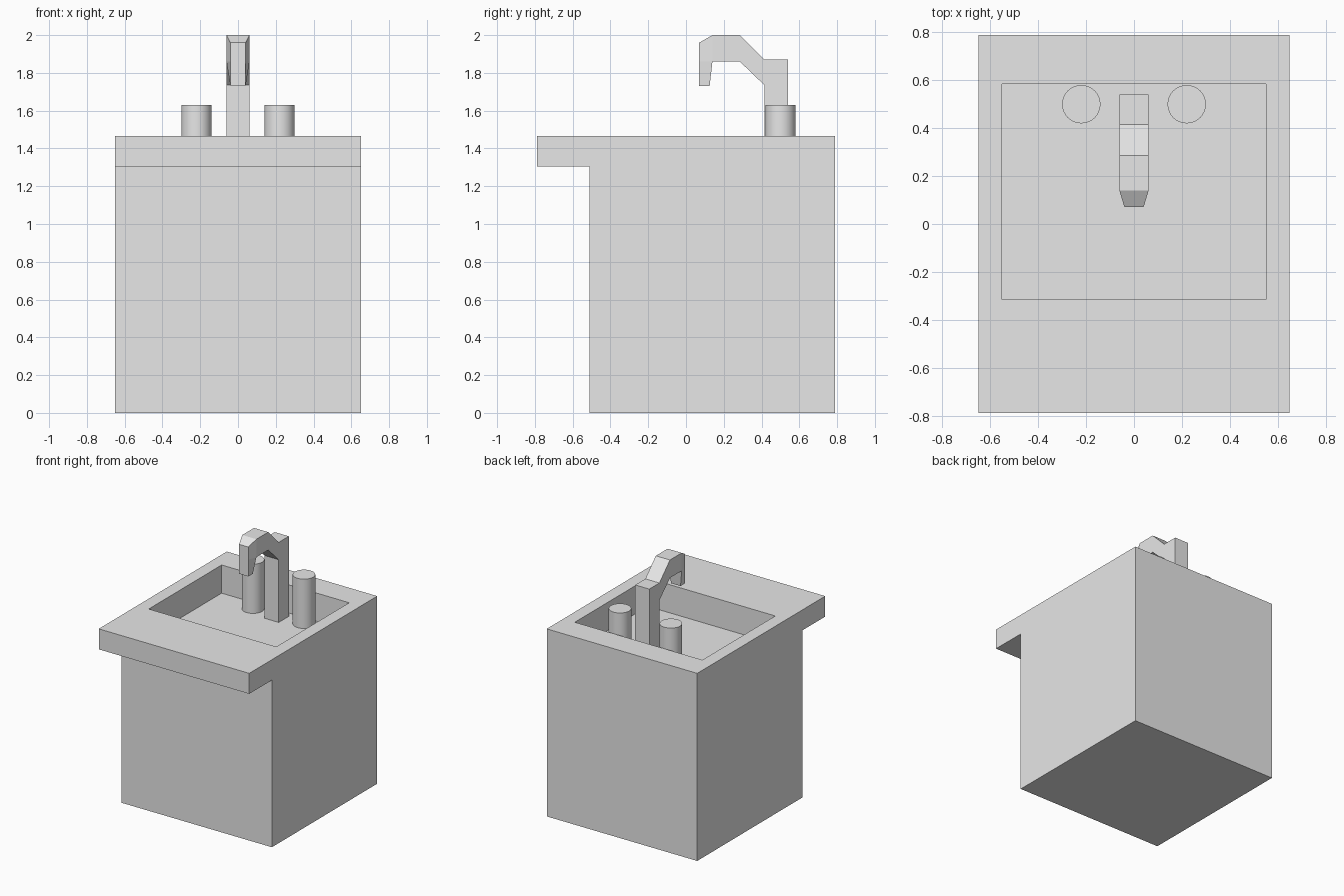
import bpy
import bmesh
import math

cube = bpy.data.objects.get("Cube")
if cube:
    bpy.data.objects.remove(cube, do_unlink=True)

FLOOR = 1.245   # basin floor height
RIM = 1.465     # counter height

grey = bpy.data.materials.new("plain_grey")
grey.use_nodes = True
GREY = (0.8, 0.8, 0.8, 1)
grey.diffuse_color = GREY
grey.node_tree.nodes["Principled BSDF"].inputs["Base Color"].default_value = GREY


def finish(name, bm):
    bmesh.ops.recalc_face_normals(bm, faces=bm.faces[:])
    mesh = bpy.data.meshes.new(name)
    bm.to_mesh(mesh)
    bm.free()
    mesh.materials.append(grey)
    obj = bpy.data.objects.new(name, mesh)
    bpy.context.collection.objects.link(obj)
    return obj


# Cabinet: side profile with overhanging counter, swept across x
bm = bmesh.new()
profile = [(-0.51, 0), (0.79, 0), (0.79, RIM), (-0.79, RIM), (-0.79, 1.305), (-0.51, 1.305)]
side = bm.faces.new([bm.verts.new((-0.65, y, z)) for y, z in profile])
swept = bmesh.ops.extrude_face_region(bm, geom=[side], use_keep_orig=True)["geom"]
bmesh.ops.translate(bm, vec=(1.3, 0, 0), verts=[v for v in swept if isinstance(v, bmesh.types.BMVert)])
bmesh.ops.recalc_face_normals(bm, faces=bm.faces[:])

# Basin: inset the counter top and sink it
top = max(bm.faces, key=lambda f: f.calc_center_median().z)
bmesh.ops.inset_individual(bm, faces=[top], thickness=0.14)
for v in top.verts:
    v.co.y = 0.585 if v.co.y > 0 else -0.315
floor = bmesh.ops.extrude_discrete_faces(bm, faces=[top])["faces"][0]
for v in floor.verts:
    v.co.z = FLOOR
finish("sink_cabinet", bm)

# Faucet: loft of (outer y, z, half width), (inner y, z, half width) sections
W, T = 0.061, 0.04
sections = [
    ((0.54, FLOOR, W), (0.415, FLOOR, W)),
    ((0.54, 1.87, W), (0.415, 1.735, W)),
    ((0.415, 1.87, W), (0.415, 1.735, W)),
    ((0.285, 2.0, W), (0.285, 1.86, W)),
    ((0.14, 2.0, W), (0.14, 1.86, W)),
    ((0.07, 1.96, T), (0.14, 1.86, W)),
    ((0.07, 1.86, T), (0.14, 1.86, W)),
    ((0.07, 1.73, T), (0.125, 1.73, T)),
]
bm = bmesh.new()
rings = []
for (oy, oz, ow), (iy, iz, iw) in sections:
    corners = [(-ow, oy, oz), (ow, oy, oz), (iw, iy, iz), (-iw, iy, iz)]
    rings.append([bm.verts.new(c) for c in corners])
for a, b in zip(rings, rings[1:]):
    for i in range(4):
        j = (i + 1) % 4
        bm.faces.new((a[i], a[j], b[j], b[i]))
bm.faces.new(rings[0])
bm.faces.new(rings[-1])
bmesh.ops.remove_doubles(bm, verts=bm.verts[:], dist=0.0005)
finish("faucet", bm)

# Tap handles
for name, x in (("left_handle", 0.22), ("right_handle", -0.22)):
    bpy.ops.mesh.primitive_cylinder_add(
        vertices=32, radius=0.08, depth=1.63 - FLOOR, location=(x, 0.5, (1.63 + FLOOR) / 2))
    handle = bpy.context.object
    handle.name = name
    handle.data.materials.append(grey)
    bpy.ops.object.shade_smooth_by_angle(angle=math.radians(30))
